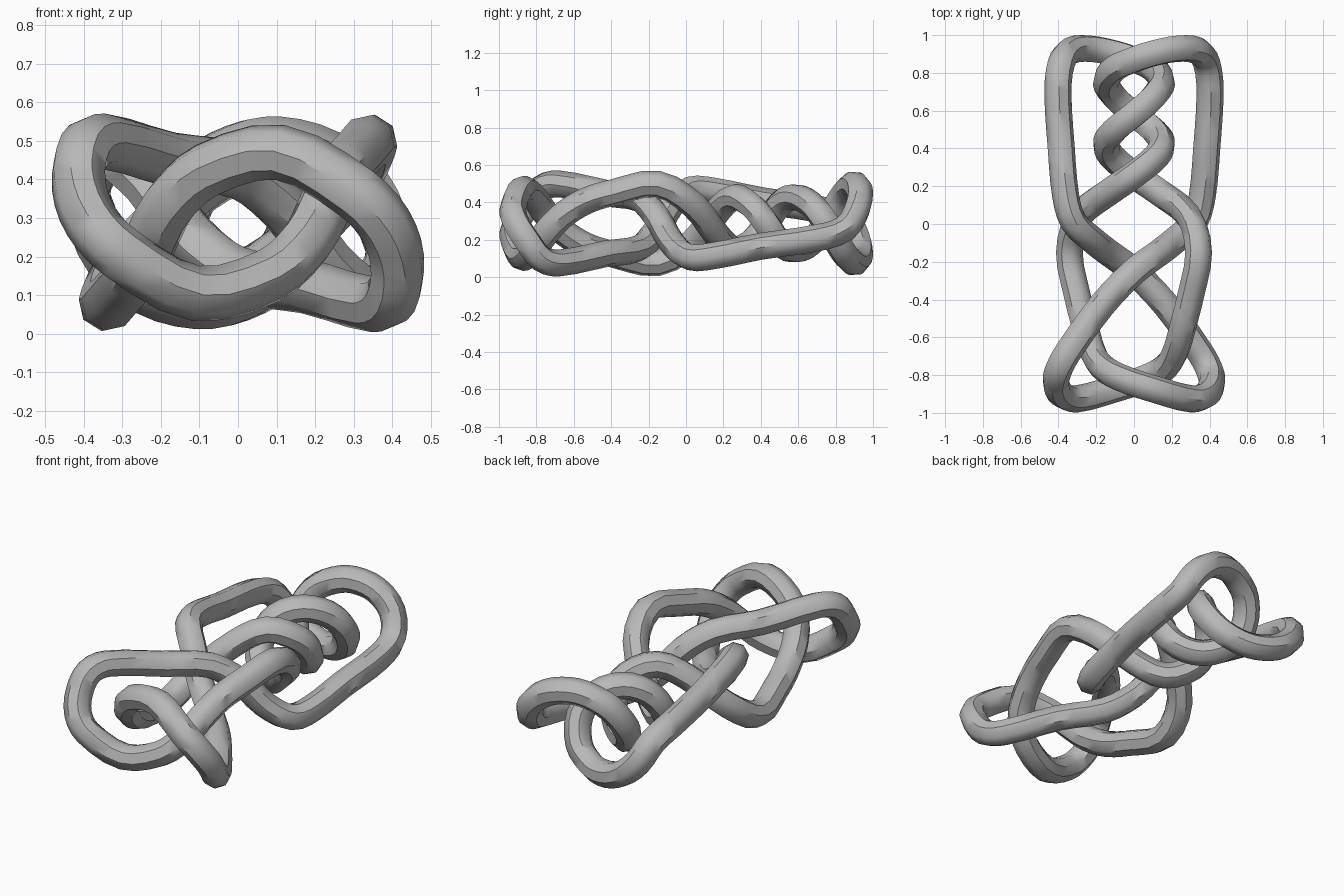
import bpy
import math
from mathutils import Vector

cube = bpy.data.objects.get("Cube")
if cube:
    bpy.data.objects.remove(cube, do_unlink=True)

HEIGHT = 0.575   # total height, used for the half-turn symmetry
RADIUS = 0.072   # tube radius

# Centre line of half the knot
half = [
    # rear loop
    (0, .87, .478), (.1, .903, .495), (.23, .928, .46), (.335, .918, .37),
    (.385, .85, .26),
    # long outer strand
    (.403, .7, .21), (.385, .4, .165), (.362, .15, .115), (.322, .015, .108),
    # diagonal to the front
    (.225, -.08, .19), (.13, -.155, .32), (0, -.252, .42),
    (-.17, -.43, .45), (-.35, -.68, .499),
    # front loop
    (-.4, -.775, .475), (-.413, -.845, .385), (-.38, -.905, .29),
    (-.305, -.926, .21), (-.11, -.875, .105), (.08, -.81, .15),
    (.175, -.75, .235),
    # inner strand going back
    (.225, -.66, .33), (.262, -.53, .41), (.3, -.38, .455),
    (.342, -.15, .498), (.29, .04, .385), (.13, .17, .22),
    # twisted pair
    (0, .26, .147), (-.12, .36, .2), (-.147, .43, .287), (-.1, .5, .388),
    (0, .58, .428), (.1, .67, .388), (.147, .75, .287), (.1, .825, .16),
]
# The other half is the same strand turned half a turn about the long axis
path = [Vector(p) for p in half]
path += [Vector((-x, y, HEIGHT - z)) for x, y, z in half]

# Closed tube along the path
curve = bpy.data.curves.new("knot_tube", "CURVE")
curve.dimensions = "3D"
curve.resolution_u = 3
curve.bevel_depth = RADIUS
curve.bevel_resolution = 2
spline = curve.splines.new("BEZIER")
spline.bezier_points.add(len(path) - 1)
spline.use_cyclic_u = True
count = len(path)
for i, point in enumerate(spline.bezier_points):
    here, before, after = path[i], path[i - 1], path[(i + 1) % count]
    tangent = (after - before).normalized()
    point.handle_left_type = point.handle_right_type = "FREE"
    point.co = here
    point.handle_left = here - tangent * (here - before).length / 3
    point.handle_right = here + tangent * (after - here).length / 3

knot = bpy.data.objects.new("knot_tube", curve)
bpy.context.collection.objects.link(knot)

# Plain grey material
grey = bpy.data.materials.new("plain_grey")
grey.use_nodes = True
colour = (0.48, 0.48, 0.48, 1)
grey.diffuse_color = colour
for node in grey.node_tree.nodes:
    if node.type == "BSDF_PRINCIPLED":
        node.inputs["Base Color"].default_value = colour
curve.materials.append(grey)

# Turn into a mesh and smooth it
for other in bpy.context.selected_objects:
    other.select_set(False)
bpy.context.view_layer.objects.active = knot
knot.select_set(True)
bpy.ops.object.convert(target="MESH")
bpy.ops.object.shade_smooth_by_angle(angle=math.radians(45))
